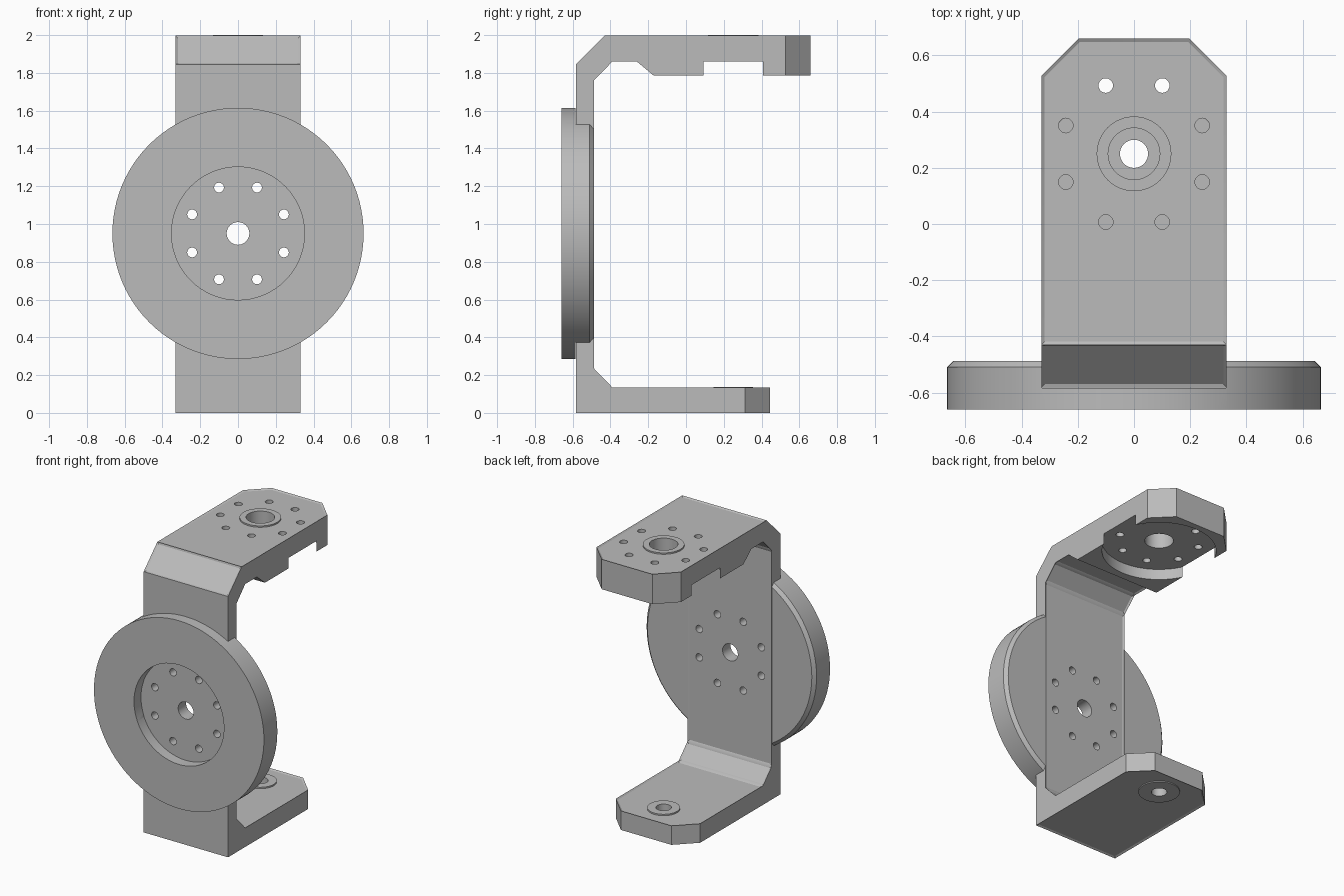
import bpy, bmesh, math
from mathutils import Matrix, Vector

cube = bpy.data.objects.get("Cube")
if cube:
    bpy.data.objects.remove(cube, do_unlink=True)

grey = bpy.data.materials.new("grey")
grey.use_nodes = True
colour = (0.5, 0.5, 0.5, 1)
grey.diffuse_color = colour
grey.node_tree.nodes["Principled BSDF"].inputs["Base Color"].default_value = colour

HALF = 0.33        # half width of the bracket
ARM_Y = 0.25       # pivot axis of both arms
HUB_Z = 0.95       # axis of the round flange


def make(name, bm):
    bmesh.ops.recalc_face_normals(bm, faces=bm.faces)
    mesh = bpy.data.meshes.new(name)
    bm.to_mesh(mesh)
    bm.free()
    obj = bpy.data.objects.new(name, mesh)
    bpy.context.collection.objects.link(obj)
    mesh.materials.append(grey)
    return obj


def cylinder(name, radius, start, end, axis="Z", x=0, sides=48, chamfer=0, lift=0):
    """Vertical on the arm axis, or along y on the flange axis."""
    bm = bmesh.new()
    bmesh.ops.create_cone(bm, cap_ends=True, segments=sides, radius1=radius,
                          radius2=radius, depth=end - start)
    if chamfer:
        far = [e for e in bm.edges if all(v.co.z > 0 for v in e.verts)]
        bmesh.ops.bevel(bm, geom=far, offset=chamfer, segments=1, affect="EDGES")
    mid = (start + end) / 2
    if axis == "Z":
        place = Matrix.Translation((x, ARM_Y + lift, mid))
    else:
        place = Matrix.Translation((x, mid, HUB_Z + lift)) @ Matrix.Rotation(-math.pi / 2, 4, "X")
    bmesh.ops.transform(bm, matrix=place, verts=bm.verts)
    return make(name, bm)


def cut(targets, cutter):
    cutter.hide_render = True
    for obj in targets:
        mod = obj.modifiers.new("cut", "BOOLEAN")
        mod.operation, mod.solver, mod.object = "DIFFERENCE", "EXACT", cutter
        bpy.context.view_layer.objects.active = obj
        bpy.ops.object.modifier_apply(modifier=mod.name)
    bpy.data.objects.remove(cutter, do_unlink=True)


def bolt_holes(targets, start, end, axis):
    for i in range(8):
        a = math.radians(22.5 + 45 * i)
        cut(targets, cylinder("bolt_cutter", 0.026, start, end, axis, sides=20,
                              x=0.263 * math.cos(a), lift=0.263 * math.sin(a)))


# C-shaped bracket: side profile (y, z) extruded across the width
profile = [(-0.583, 0), (0.445, 0), (0.445, 0.135), (-0.39, 0.135), (-0.487, 0.235),
           (-0.487, 1.76), (-0.39, 1.86), (-0.26, 1.86), (-0.17, 1.785),
           (0.66, 1.785), (0.66, 1.997), (-0.43, 1.997), (-0.583, 1.845)]
bm = bmesh.new()
side = bm.faces.new([bm.verts.new((-HALF, y, z)) for y, z in profile])
new = bmesh.ops.extrude_face_region(bm, geom=[side])["geom"]
bmesh.ops.translate(bm, vec=(2 * HALF, 0, 0),
                    verts=[g for g in new if isinstance(g, bmesh.types.BMVert)])
bmesh.ops.recalc_face_normals(bm, faces=bm.faces)

# Clipped corners at the arm tips
tips = [e for e in bm.edges if all(v.co.y > 0.4 for v in e.verts)
        and abs(e.verts[0].co.z - e.verts[1].co.z) > 0.1]
bmesh.ops.bevel(bm, geom=tips, offset=0.132, segments=1, affect="EDGES")

# Shallow recessed panels with a thin rim
bm.normal_update()
panels = []
for f in bm.faces:
    c, n = f.calc_center_median(), f.normal
    front = n.y < -0.9
    tip = c.y > 0.4 and abs(n.z) < 0.1
    block = n.z < -0.5 and c.z > 1.7 and c.y > -0.25
    if abs(n.x) < 0.1 and not (front or tip or block):
        panels.append(f)
bmesh.ops.inset_individual(bm, faces=panels, thickness=0.012, depth=-0.007,
                           use_even_offset=True)
bracket = make("bracket", bm)

# Round flange, notched where the bracket passes through it
flange = cylinder("round_flange", 0.665, -0.66, -0.488, "Y", sides=96, chamfer=0.022)
bm = bmesh.new()
bmesh.ops.create_cube(bm, size=1, matrix=Matrix.Translation((0, -0.084, HUB_Z))
                      @ Matrix.Diagonal((2 * HALF - 0.004, 1, 2, 1)))
cut([flange], make("notch_cutter", bm))
cut([flange], cylinder("pocket_cutter", 0.352, -0.8, -0.582, "Y", sides=64))
cut([bracket], cylinder("hub_cutter", 0.06, -0.8, -0.3, "Y"))
bolt_holes([bracket], -0.8, -0.3, "Y")

# Collars around the pivots
top_collar = cylinder("top_collar", 0.133, 1.95, 2.0)
lower_collar = cylinder("lower_collar", 0.105, 0.1, 0.138)
base_collar = cylinder("base_collar", 0.133, 0, 0.03)

# Pocket, bores and bolt circle in the arms
cut([bracket], cylinder("arm_pocket_cutter", 0.366, 1.7, 1.86, sides=64))
cut([bracket, top_collar], cylinder("top_bore_cutter", 0.092, 1.7, 2.1))
cut([bracket, lower_collar, base_collar], cylinder("base_bore_cutter", 0.05, -0.1, 0.3))
bolt_holes([bracket], 1.7, 2.1, "Z")

# Smooth the round walls, keep the edges crisp
for obj in (bracket, flange, top_collar, lower_collar, base_collar):
    bpy.ops.object.select_all(action="DESELECT")
    obj.select_set(True)
    bpy.context.view_layer.objects.active = obj
    bpy.ops.object.shade_smooth_by_angle(angle=math.radians(30))
